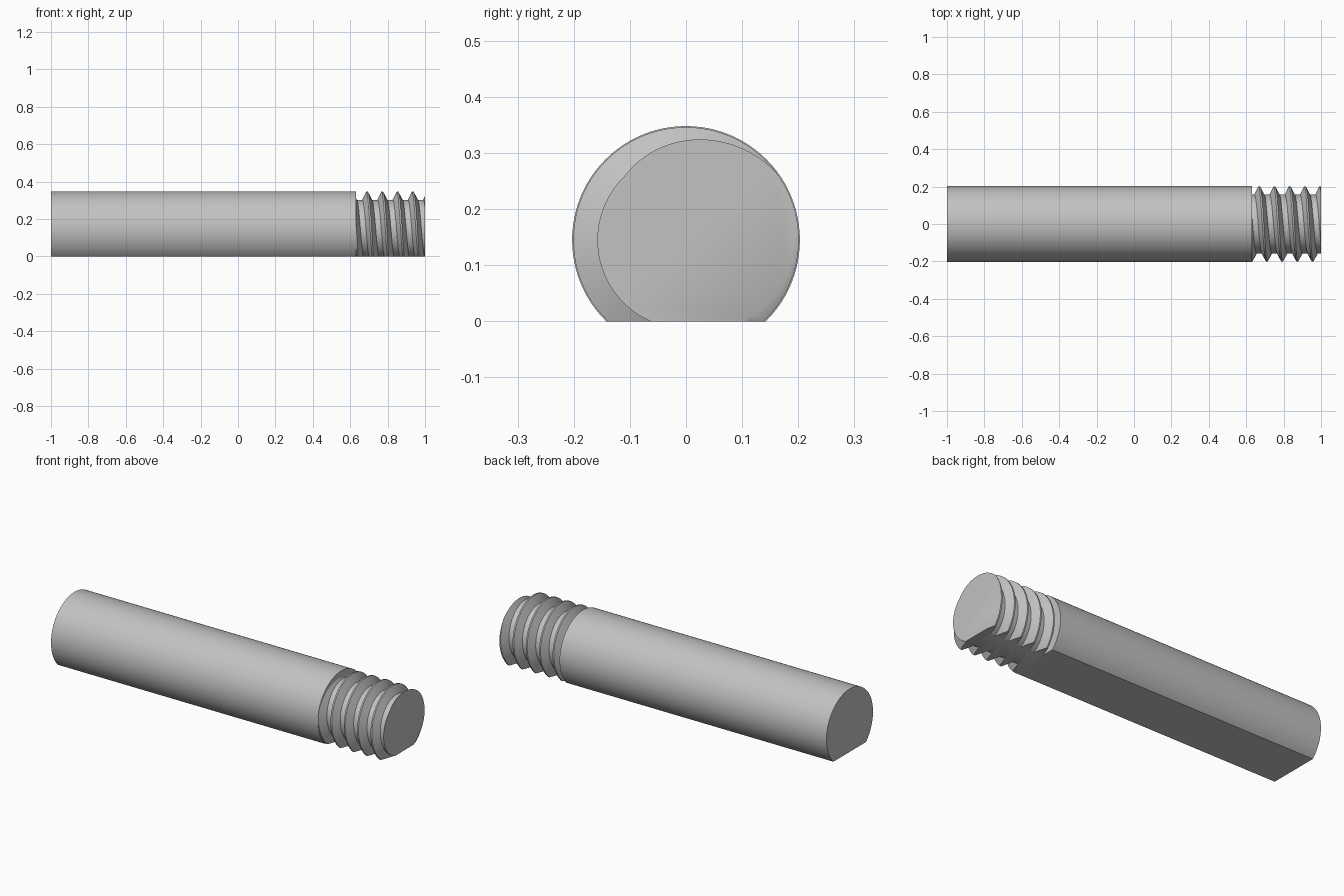
import bpy, bmesh
from math import sin, cos, pi

cube = bpy.data.objects.get("Cube")
if cube:
    bpy.data.objects.remove(cube, do_unlink=True)

AXIS_Z = 0.145                      # height of the bar axis above the flat
SHANK_R, CREST_R, ROOT_R = 0.203, 0.201, 0.158
PITCH, CREST_X = 0.0815, 0.69       # thread spacing, and a crest on the top line
CREST_HALF, BASE_HALF = 0.004, 0.026
SEGMENTS = 96

steel = bpy.data.materials.new("plain grey")
steel.use_nodes = True
steel.diffuse_color = (0.54, 0.54, 0.54, 1)
steel.node_tree.nodes["Principled BSDF"].inputs["Base Color"].default_value = steel.diffuse_color


def thread_radius(x, turn):
    """Radius of the trapezoid thread at x, on the line 'turn' round the bar."""
    offset = x - CREST_X - PITCH * turn
    distance = abs(offset - PITCH * round(offset / PITCH))
    t = (distance - CREST_HALF) / (BASE_HALF - CREST_HALF)
    return CREST_R + (ROOT_R - CREST_R) * min(max(t, 0), 1)


def make_bar(name, stations, radius):
    """Skin rings along x, close the ends and cut the flat underside."""
    bm = bmesh.new()
    rows = []
    for i in range(SEGMENTS + 1):
        turn = i / SEGMENTS
        a = 2 * pi * turn
        row = []
        for x in stations(turn):
            r = radius(x, turn)
            row.append(bm.verts.new((x, -r * sin(a), AXIS_Z + r * cos(a))))
        rows.append(row)
    for a, b in zip(rows, rows[1:]):
        for j in range(len(a) - 1):
            bm.faces.new((a[j], a[j + 1], b[j + 1], b[j]))
    bmesh.ops.remove_doubles(bm, verts=bm.verts[:], dist=0.00005)
    bmesh.ops.holes_fill(bm, edges=[e for e in bm.edges if e.is_boundary], sides=0)
    bmesh.ops.bisect_plane(bm, geom=bm.verts[:] + bm.edges[:] + bm.faces[:], dist=0.00001,
                           plane_co=(0, 0, 0), plane_no=(0, 0, -1), clear_outer=True)
    bmesh.ops.holes_fill(bm, edges=[e for e in bm.edges if e.is_boundary], sides=0)
    bmesh.ops.recalc_face_normals(bm, faces=bm.faces[:])
    mesh = bpy.data.meshes.new(name)
    bm.to_mesh(mesh)
    bm.free()
    mesh.materials.append(steel)
    obj = bpy.data.objects.new(name, mesh)
    bpy.context.collection.objects.link(obj)
    bpy.ops.object.select_all(action='DESELECT')
    obj.select_set(True)
    bpy.context.view_layer.objects.active = obj
    bpy.ops.object.shade_smooth_by_angle(angle=pi / 6)
    return obj


def thread_stations(turn):
    """Corners of every thread ridge on one line, held between the thread ends."""
    xs = [CREST_X + PITCH * (k + turn) + d for k in range(-4, 7)
          for d in (-BASE_HALF, -CREST_HALF, CREST_HALF, BASE_HALF)]
    return [min(max(x, 0.62), 1.0) for x in xs]


# Plain shank with a flat underside
make_bar("shank", lambda turn: (-1.0, 0.63), lambda x, turn: SHANK_R)

# Threaded end, rooted slightly inside the shank
make_bar("threaded_end", thread_stations, thread_radius)
